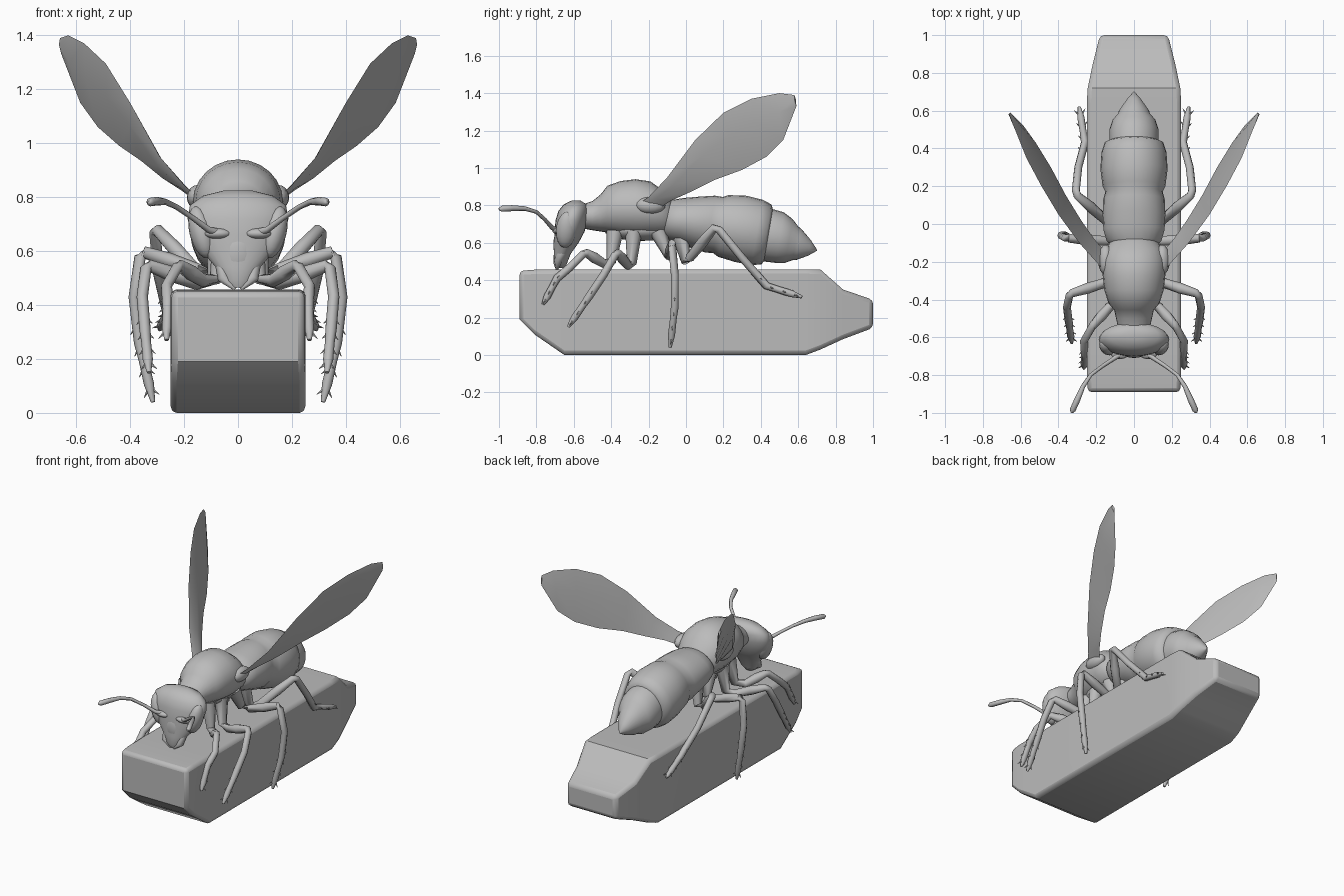
import bpy, bmesh
from math import sin, cos, pi, radians
from mathutils import Vector as V

cube = bpy.data.objects.get("Cube")
if cube:
    bpy.data.objects.remove(cube)

grey = bpy.data.materials.new("plain grey")
grey.use_nodes = True
GREY = (0.5, 0.5, 0.5, 1)
grey.diffuse_color = GREY
grey.node_tree.nodes["Principled BSDF"].inputs["Base Color"].default_value = GREY


def finish(name, bm, angle=40, mirror=False):
    bmesh.ops.recalc_face_normals(bm, faces=bm.faces)
    mesh = bpy.data.meshes.new(name)
    bm.to_mesh(mesh)
    bm.free()
    mesh.materials.append(grey)
    ob = bpy.data.objects.new(name, mesh)
    bpy.context.collection.objects.link(ob)
    if mirror:
        ob.modifiers.new("mirror", 'MIRROR').use_mirror_merge = False
    bpy.ops.object.select_all(action='DESELECT')
    bpy.context.view_layer.objects.active = ob
    ob.select_set(True)
    bpy.ops.object.shade_smooth_by_angle(angle=radians(angle))
    return ob


def loft(bm, rings):
    """Skin a list of equal point rings and cap both ends."""
    vs = [[bm.verts.new(p) for p in r] for r in rings]
    n = len(vs[0])
    for a, b in zip(vs, vs[1:]):
        for i in range(n):
            j = (i + 1) % n
            bm.faces.new((a[i], a[j], b[j], b[i]))
    bm.faces.new(vs[0])
    bm.faces.new(vs[-1])


def ellipse(c, u, v, n=24):
    return [c + u * cos(2 * pi * i / n) + v * sin(2 * pi * i / n) for i in range(n)]


def tube(bm, pts, radii, n=8):
    pts = [V(p) for p in pts]
    rings = []
    for i, (p, r) in enumerate(zip(pts, radii)):
        t = pts[min(i + 1, len(pts) - 1)] - pts[max(i - 1, 0)]
        t.normalize()
        side = V((1, 0, 0)) if abs(t.x) < 0.8 else V((0, 1, 0))
        u = t.cross(side).normalized()
        rings.append(ellipse(p, u * r, t.cross(u) * r, n))
    loft(bm, rings)


def blob(name, loc, size, rot=None, mirror=False):
    bm = bmesh.new()
    bmesh.ops.create_uvsphere(bm, u_segments=16, v_segments=10, radius=1)
    for v in bm.verts:
        p = V([a * b for a, b in zip(v.co, size)])
        if rot:
            p.rotate(rot)
        v.co = p + V(loc)
    return finish(name, bm, 60, mirror)


def body(name, rows, tilt=0.0):
    """Elliptical rings along y: y, centre z, half width, half height."""
    bm = bmesh.new()
    loft(bm, [ellipse(V((0, y, z)), V((rx, 0, 0)), V((0, rz * tilt, rz)))
              for y, z, rx, rz in rows])
    return finish(name, bm, 50)


# Perch block with sloping nose and tapered back
bm = bmesh.new()
loft(bm, [[V((-w, y, lo)), V((w, y, lo)), V((w, y, hi)), V((-w, y, hi))]
          for y, lo, hi, w in [(-.89, .19, .45, .245), (-.81, .11, .456, .25),
                               (-.65, 0, .458, .25), (.64, 0, .458, .25),
                               (.72, .03, .456, .245), (.84, .085, .35, .22),
                               (1, .145, .295, .18)]])
block = finish("perch_block", bm, 35)
bevel = block.modifiers.new("bevel", 'BEVEL')
bevel.width, bevel.segments, bevel.angle_limit = .022, 2, radians(50)

# Banded abdomen
body("abdomen", [
    (-.13, .73, .09, .08), (-.09, .725, .145, .105), (-.03, .72, .162, .12),
    (.05, .71, .166, .137), (.13, .70, .163, .152), (.17, .695, .152, .15),
    (.20, .69, .166, .165), (.29, .675, .178, .177), (.38, .655, .172, .175),
    (.43, .645, .155, .16), (.44, .64, .13, .14), (.50, .628, .13, .135),
    (.55, .61, .114, .117), (.585, .597, .084, .09), (.60, .592, .08, .085),
    (.66, .573, .038, .042), (.70, .56, .003, .003)], .17)

# Thorax with neck
body("thorax", [
    (-.57, .74, .08, .06), (-.50, .745, .095, .078), (-.455, .76, .105, .10),
    (-.42, .78, .135, .125), (-.35, .785, .157, .145), (-.27, .785, .166, .155),
    (-.19, .78, .167, .148), (-.13, .76, .152, .125), (-.09, .74, .12, .10),
    (-.06, .735, .08, .07)])

# Head: wide brow narrowing to the muzzle
bm = bmesh.new()
loft(bm, [ellipse(V((0, y, z)), V((rx, 0, 0)), V((0, ry, 0)))
          for z, y, rx, ry in [(.465, -.675, .03, .025), (.49, -.672, .06, .036),
                               (.54, -.662, .082, .045), (.60, -.64, .135, .066),
                               (.66, -.622, .172, .08), (.72, -.612, .187, .086),
                               (.77, -.602, .178, .08), (.805, -.592, .13, .062),
                               (.825, -.588, .05, .025)]])
finish("head", bm, 60)
blob("face_shield", (0, -.677, .59), (.065, .032, .085))
blob("eye", (.135, -.64, .67), (.045, .055, .1), V((0, 0, 1)).rotation_difference(V((.25, .1, 1))), True)
blob("brow", (.075, -.685, .665), (.05, .03, .02), None, True)

# Jaws
bm = bmesh.new()
tube(bm, [(.06, -.66, .55), (.055, -.685, .50), (.01, -.69, .46)], [.025, .022, .008])
finish("jaw", bm, 60, True)

# Antennae
bm = bmesh.new()
tube(bm, [(.06, -.68, .665), (.11, -.715, .68), (.17, -.755, .725), (.23, -.80, .765),
          (.27, -.86, .783), (.30, -.93, .785), (.325, -.985, .782), (.33, -1, .78)],
     [.016, .012, .010, .010, .012, .016, .016, .006])
finish("antenna", bm, 60, True)

# Wings: leading and trailing edges with a thicker middle
lead = [(.16, -.25, .81), (.20, -.2, .845), (.29, -.1, .95), (.40, .05, 1.15),
        (.49, .2, 1.295), (.57, .35, 1.37), (.63, .5, 1.40), (.66, .58, 1.39)]
trail = [(.15, -.15, .78), (.21, -.08, .825), (.28, .02, .87), (.36, .15, .935),
         (.44, .3, .99), (.52, .43, 1.06), (.585, .52, 1.15), (.655, .59, 1.33)]
bm = bmesh.new()
normal = V((.8, -.5, -.1)).normalized()
rings = []
for a, b in zip(lead, trail):
    a, b = V(a), V(b)
    half = normal * min(.018, (b - a).length * .12)
    mid = a.lerp(b, .4)
    rings.append([a, mid + half, b, mid - half])
loft(bm, rings)
finish("wing", bm, 50, True)
blob("wing_root", (.15, -.19, .80), (.04, .08, .045), None, True)

# Legs: hip, thigh, knee, shin and foot, with spurs on the lower part
LEGS = {
    "front_leg": [(.05, -.38, .66), (.08, -.40, .50), (.13, -.44, .49), (.22, -.54, .55),
                  (.265, -.62, .47), (.26, -.69, .41), (.265, -.765, .27)],
    "fore_middle_leg": [(.07, -.28, .66), (.09, -.29, .49), (.15, -.31, .48), (.34, -.37, .55),
                        (.355, -.44, .43), (.345, -.52, .31), (.33, -.63, .15)],
    "rear_middle_leg": [(.07, -.15, .66), (.09, -.09, .53), (.15, -.09, .53), (.36, -.075, .60),
                        (.385, -.06, .43), (.365, -.06, .26), (.315, -.085, .04)],
    "rear_leg": [(.06, -.03, .64), (.09, -.0, .50), (.15, .02, .52), (.31, .16, .69),
                 (.295, .30, .52), (.26, .43, .37), (.29, .62, .31)],
}
for name, pts in LEGS.items():
    p = [V(q) for q in pts]
    bm = bmesh.new()
    path = p[:2] + [p[2], p[2].lerp(p[3], .5), p[3].lerp(p[2], .06),
                    p[3].lerp(p[4], .12), p[4], p[5], p[5].lerp(p[6], .3),
                    p[5].lerp(p[6], .7), p[6]]
    tube(bm, path, [.045, .026, .025, .029, .022, .021, .021, .021, .018, .019, .008])
    for start, end, f in [(4, 5, .6), (5, 6, .05), (5, 6, .4), (5, 6, .75)]:
        at = p[start].lerp(p[end], f)
        along = (p[end] - p[start]).normalized()
        out = along.cross(V((0, 1, 0)) if abs(along.y) < .6 else V((0, 0, 1))).normalized()
        for s in (-1, 1):
            tube(bm, [at, at + out * s * .03 + along * .035], [.009, .001], 5)
    finish(name, bm, 60, True)

# Underside plate joining the hips
blob("chest_plate", (0, -.24, .67), (.11, .2, .06))
